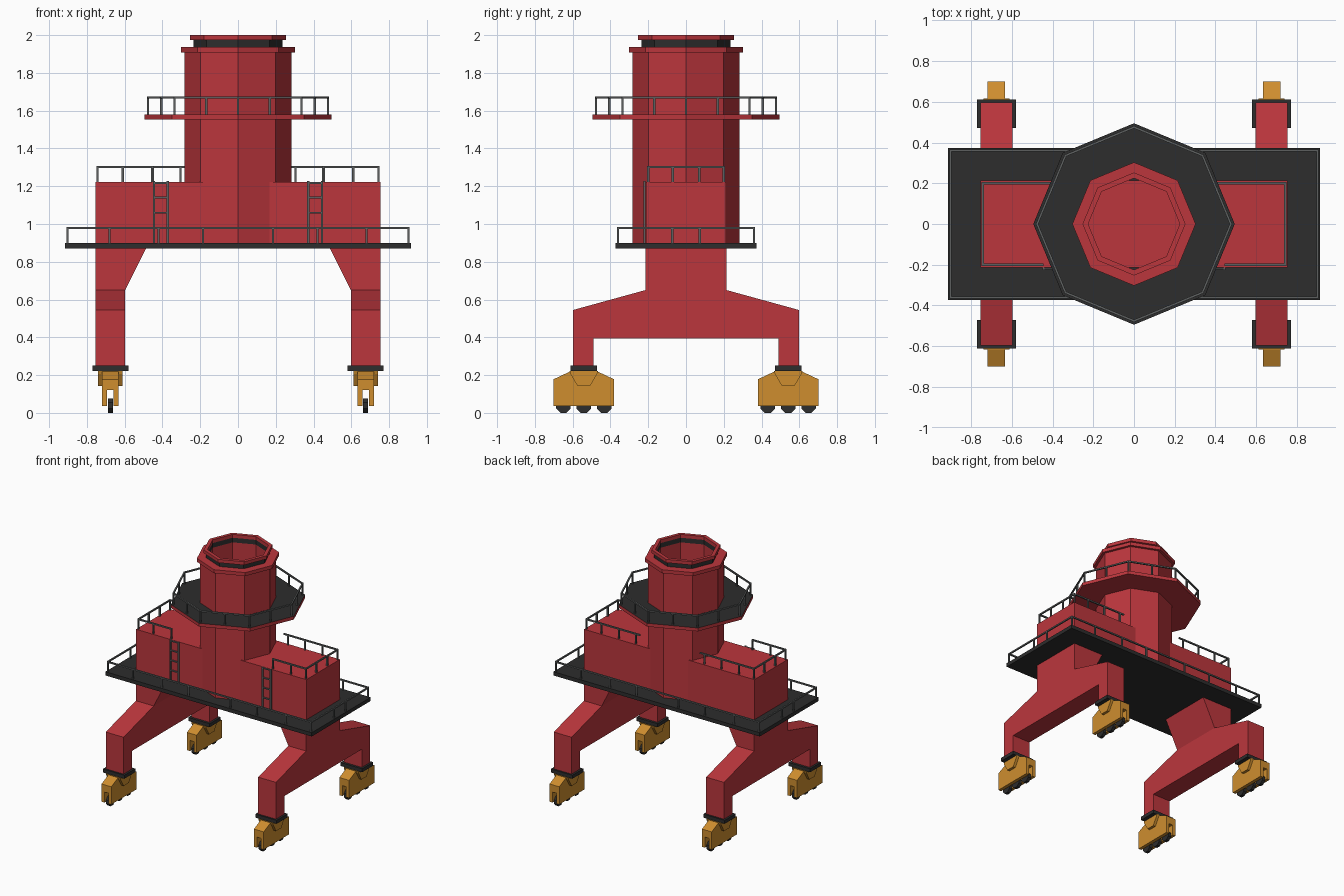
import bpy, bmesh, math
from mathutils import Vector

if "Cube" in bpy.data.objects:
    bpy.data.objects.remove(bpy.data.objects["Cube"])


def material(name, rgb):
    m = bpy.data.materials.new(name)
    m.diffuse_color = (*rgb, 1)
    m.use_nodes = True
    m.node_tree.nodes["Principled BSDF"].inputs["Base Color"].default_value = m.diffuse_color
    return m


RED = material("crane red", (0.50, 0.037, 0.046))
BLACK = material("charcoal", (0.026, 0.026, 0.026))
GREY = material("rail grey", (0.11, 0.115, 0.115))
GOLD = material("bogie yellow", (0.62, 0.27, 0.028))


def finish(name, bm, *mats, rule=None):
    bmesh.ops.recalc_face_normals(bm, faces=bm.faces)
    if rule:
        for f in bm.faces:
            f.material_index = rule(f)
    me = bpy.data.meshes.new(name)
    bm.to_mesh(me)
    bm.free()
    for m in mats:
        me.materials.append(m)
    ob = bpy.data.objects.new(name, me)
    bpy.context.collection.objects.link(ob)
    return ob


def add_box(bm, lo, hi):
    r = bmesh.ops.create_cube(bm, size=1)
    for v in r["verts"]:
        v.co = [lo[i] + (v.co[i] + 0.5) * (hi[i] - lo[i]) for i in range(3)]


def add_prism(bm, profile, axis, a, b):
    """Extrude a 2D profile (other coordinate, z) along axis 0 (x) or 1 (y)."""
    def put(p, t):
        return (t, p[0], p[1]) if axis == 0 else (p[0], t, p[1])
    A = [bm.verts.new(put(p, a)) for p in profile]
    B = [bm.verts.new(put(p, b)) for p in profile]
    bm.faces.new(A)
    bm.faces.new(B[::-1])
    n = len(profile)
    for i in range(n):
        j = (i + 1) % n
        bm.faces.new((A[i], B[i], B[j], A[j]))


def octagon_ring(name, r_in, r_out, z0, z1, *mats, rule=None):
    bm = bmesh.new()
    prof = [(r_out, z0), (r_out, z1), (r_in, z1), (r_in, z0)]
    loops = []
    for k in range(8):
        c, s = math.cos(k * math.pi / 4), math.sin(k * math.pi / 4)
        loops.append([bm.verts.new((r * c, r * s, z)) for r, z in prof])
    for k in range(8):
        P, Q = loops[k], loops[(k + 1) % 8]
        for i in range(4):
            j = (i + 1) % 4
            bm.faces.new((P[i], Q[i], Q[j], P[j]))
    return finish(name, bm, *mats, rule=rule)


def add_bar(bm, p, q, t=0.011):
    p, q = Vector(p), Vector(q)
    d = q - p
    r = bmesh.ops.create_cube(bm, size=1)
    rot = d.to_track_quat("Z", "Y")
    for v in r["verts"]:
        v.co = (p + q) / 2 + rot @ Vector((v.co.x * t, v.co.y * t, v.co.z * (d.length + t * 0.8)))


def railing(name, path, posts, z, h):
    """Top rail along path, with upright posts."""
    bm = bmesh.new()
    for p, q in zip(path, path[1:]):
        add_bar(bm, (*p, z + h), (*q, z + h))
    for p in posts:
        add_bar(bm, (*p, z), (*p, z + h))
    finish(name, bm, GREY)


# Deck and machinery box
bm = bmesh.new()
add_box(bm, (-0.915, -0.373, 0.87), (0.915, 0.373, 0.9))
finish("deck", bm, BLACK)
bm = bmesh.new()
add_box(bm, (-0.755, -0.213, 0.9), (0.755, 0.213, 1.222))
finish("machinery_box", bm, RED)

# Hollow tower with stepped top rings
HOLE = 0.225
octagon_ring("tower", HOLE, 0.282, 0.9, 1.91, RED)
octagon_ring("tower_flange", HOLE, 0.303, 1.908, 1.936, RED)
octagon_ring("slewing_ring", HOLE, 0.236, 1.936, 1.973, BLACK)
octagon_ring("tower_top_ring", HOLE, 0.253, 1.973, 2.0, RED)
octagon_ring("tower_platform", 0.26, 0.495, 1.553, 1.58, RED, BLACK,
             rule=lambda f: 1 if f.normal.z > 0.9 else 0)

# Tower platform railing: posts on corners and edge middles
R = 0.476
corners = [(R * math.cos(k * math.pi / 4), R * math.sin(k * math.pi / 4)) for k in range(9)]
mids = [((a[0] + b[0]) / 2, (a[1] + b[1]) / 2) for a, b in zip(corners, corners[1:])]
railing("tower_platform_railing", corners, corners[:8] + mids, 1.58, 0.09)

# Deck railing
X, Y = 0.902, 0.361
posts = [(x, y) for y in (-Y, Y) for x in (-X, -0.68, -0.42, -0.185, 0.185, 0.42, 0.68, X)]
posts += [(x, y) for x in (-X, X) for y in (-0.073, 0.073)]
railing("deck_railing", [(-X, -Y), (X, -Y), (X, Y), (-X, Y), (-X, -Y)], posts, 0.9, 0.078)

for s, side in ((-1, "left"), (1, "right")):
    # Box railing: full at the back and the end, open at the ladder in front
    e, w = s * 0.743, 0.2
    path = [(s * 0.45, -w), (e, -w), (e, w), (s * 0.27, w)]
    posts = [(s * 0.45, -w), (s * 0.61, -w), (e, -w), (e, -0.07), (e, 0.07), (e, w),
             (s * 0.61, w), (s * 0.455, w), (s * 0.305, w)]
    railing(side + "_box_railing", path, posts, 1.222, 0.079)

    # Ladder
    bm = bmesh.new()
    for x in (0.372, 0.445):
        add_bar(bm, (s * x, -0.22, 0.9), (s * x, -0.22, 1.222))
    for z in (0.98, 1.06, 1.14, 1.217):
        add_bar(bm, (s * 0.372, -0.22, z), (s * 0.445, -0.22, z), 0.009)
    finish(side + "_ladder", bm, GREY)

    # Portal leg: arched side profile plus inward gusset under the deck
    half = [(0.215, 0.87), (0.215, 0.65), (0.597, 0.545), (0.597, 0.25), (0.49, 0.25), (0.49, 0.395)]
    profile = half + [(-y, z) for y, z in reversed(half)]
    bm = bmesh.new()
    add_prism(bm, profile, 0, s * 0.597, s * 0.755)
    add_prism(bm, [(s * 0.597, 0.65), (s * 0.487, 0.87), (s * 0.597, 0.87)], 1, -0.215, 0.215)
    finish(side + "_portal_leg", bm, RED)

    for t, end in ((-1, "front"), (1, "back")):
        cx, cy = s * 0.676, t * 0.541
        tag = f"{end}_{side}_"
        # Collar
        bm = bmesh.new()
        add_box(bm, (cx - 0.095, cy - 0.07, 0.222), (cx + 0.095, cy + 0.07, 0.25))
        finish(tag + "collar", bm, BLACK)

        # Bogie: slotted body and hanging bracket
        bm = bmesh.new()
        body = [(-0.16, 0.12), (-0.16, 0.178), (-0.075, 0.218), (0.075, 0.218), (0.16, 0.178), (0.16, 0.12)]
        add_prism(bm, [(cy + y, z) for y, z in body], 0, cx - 0.043, cx + 0.043)
        for k in (-1, 1):
            a, b = sorted((cx + k * 0.017, cx + k * 0.043))
            add_box(bm, (a, cy - 0.16, 0.036), (b, cy + 0.16, 0.12))
        bracket = [(-0.075, 0.222), (-0.07, 0.205), (-0.033, 0.142), (0.033, 0.142), (0.07, 0.205), (0.075, 0.222)]
        add_prism(bm, [(cy + y, z) for y, z in bracket], 0, cx - 0.064, cx + 0.064)
        finish(tag + "bogie", bm, GOLD)

        # Three octagonal wheels
        bm = bmesh.new()
        r = 0.038
        for dy in (-0.108, 0, 0.108):
            ring = [(cy + dy + r / math.cos(math.pi / 8) * math.cos((k + 0.5) * math.pi / 4),
                     r + r / math.cos(math.pi / 8) * math.sin((k + 0.5) * math.pi / 4)) for k in range(8)]
            add_prism(bm, ring, 0, cx - 0.013, cx + 0.013)
        finish(tag + "wheels", bm, BLACK)
